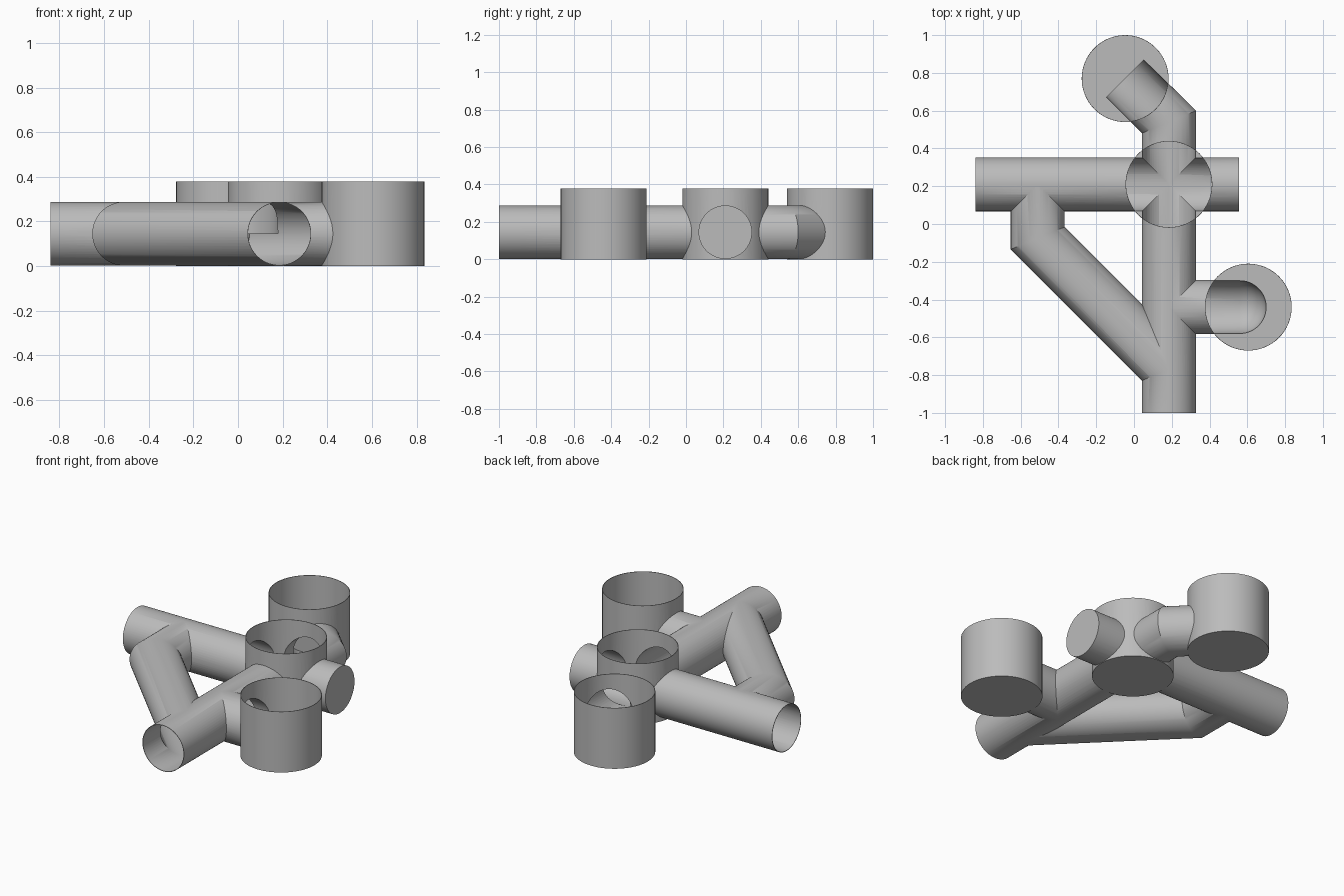
import bpy, bmesh, math
from mathutils import Vector

old = bpy.data.objects.get("Cube")
if old:
    bpy.data.objects.remove(old, do_unlink=True)

AXIS = 0.145      # height of every pipe axis
R = 0.143         # pipe radius
CUP_R = 0.23
CUP_TOP = 0.378
WALL = 0.003
SEG = 64


def finish(name, bm):
    bmesh.ops.recalc_face_normals(bm, faces=bm.faces)
    mesh = bpy.data.meshes.new(name)
    bm.to_mesh(mesh)
    bm.free()
    obj = bpy.data.objects.new(name, mesh)
    bpy.context.collection.objects.link(obj)
    return obj


def tube(name, path, r):
    """Closed horizontal pipe along a path, with mitred corners."""
    bm = bmesh.new()
    pts = [Vector(p) for p in path]
    dirs = [(b - a).normalized() for a, b in zip(pts, pts[1:])]
    rings = []
    for i, p in enumerate(pts):
        d0, d1 = dirs[max(i - 1, 0)], dirs[min(i, len(dirs) - 1)]
        mid = (d0 + d1).normalized()
        side = Vector((-mid.y, mid.x)) / mid.dot(d1)
        ring = []
        for k in range(SEG):
            a = math.tau * k / SEG
            q = p + side * r * math.cos(a)
            ring.append(bm.verts.new((q.x, q.y, AXIS + r * math.sin(a))))
        rings.append(ring)
    for r0, r1 in zip(rings, rings[1:]):
        for k in range(SEG):
            n = (k + 1) % SEG
            bm.faces.new((r0[k], r0[n], r1[n], r1[k]))
    bm.faces.new(rings[0])
    bm.faces.new(rings[-1])
    return finish(name, bm)


def drum(name, centre, r, z0, z1):
    """Upright closed cylinder."""
    bm = bmesh.new()
    bmesh.ops.create_cone(bm, cap_ends=True, segments=SEG, radius1=r, radius2=r, depth=z1 - z0)
    bmesh.ops.translate(bm, verts=bm.verts, vec=(*centre, (z0 + z1) / 2))
    return finish(name, bm)


def ball(name, centre, r):
    bm = bmesh.new()
    bmesh.ops.create_uvsphere(bm, u_segments=SEG, v_segments=SEG // 2, radius=r)
    bmesh.ops.translate(bm, verts=bm.verts, vec=(*centre, AXIS))
    return finish(name, bm)


def combine(target, others, operation):
    bpy.context.view_layer.objects.active = target
    for other in others:
        mod = target.modifiers.new("combine", "BOOLEAN")
        mod.operation = operation
        mod.solver = "MANIFOLD"
        mod.object = other
        bpy.ops.object.modifier_apply(modifier=mod.name)
        bpy.data.objects.remove(other, do_unlink=True)


# Layout of the pipe axes and cups
X, Y, SIDE_Y = 0.185, 0.21, -0.44
BACK = (-0.047, 0.77)
CUPS = {"centre": (X, Y), "side": (0.605, SIDE_Y), "back": BACK}


def pipes(kind, r, open_by, cap_by, side_end):
    # Slightly different radii keep crossing pipes from touching exactly
    return [
        tube(kind + "_main_pipe", [(X, -1 - open_by), (X, 0.54), BACK], r),
        tube(kind + "_cross_pipe", [(-0.84 - open_by, Y), (0.555 - cap_by, Y)], r * 0.9995),
        tube(kind + "_brace_pipe", [(-0.51, Y), (-0.51, -0.075), (X, -0.77)], r * 0.999),
        tube(kind + "_side_pipe", [(X, SIDE_Y), (side_end, SIDE_Y)], r * 0.9985),
    ]


# Outer body: pipes and cups merged
outer = pipes("outer", R, 0, 0, 0.6)
outer += [drum(n + "_cup", c, CUP_R, 0, CUP_TOP) for n, c in CUPS.items()]
body = outer[0]
combine(body, outer[1:], "UNION")

# Hollow inside: bores open at two ends, cups cut down to the pipe axis
inner = pipes("inner", R - WALL, 0.05, WALL, 0.56)
inner.append(ball("side_bore_end", (0.56, SIDE_Y), (R - WALL) * 0.998))
inner += [drum(n + "_hollow", c, CUP_R - WALL, AXIS + 0.001, CUP_TOP + 0.1)
          for n, c in CUPS.items()]
combine(inner[0], inner[1:], "UNION")
combine(body, inner[:1], "DIFFERENCE")
body.name = "pipe_network_with_cups"

# Single grey material
grey = bpy.data.materials.new("plain grey")
grey.use_nodes = True
colour = (0.5, 0.5, 0.5, 1)
grey.diffuse_color = colour
grey.node_tree.nodes["Principled BSDF"].inputs["Base Color"].default_value = colour
body.data.materials.clear()
body.data.materials.append(grey)
for poly in body.data.polygons:
    poly.material_index = 0

bpy.ops.object.select_all(action="DESELECT")
body.select_set(True)
bpy.context.view_layer.objects.active = body
bpy.ops.object.shade_smooth_by_angle(angle=math.radians(30))
